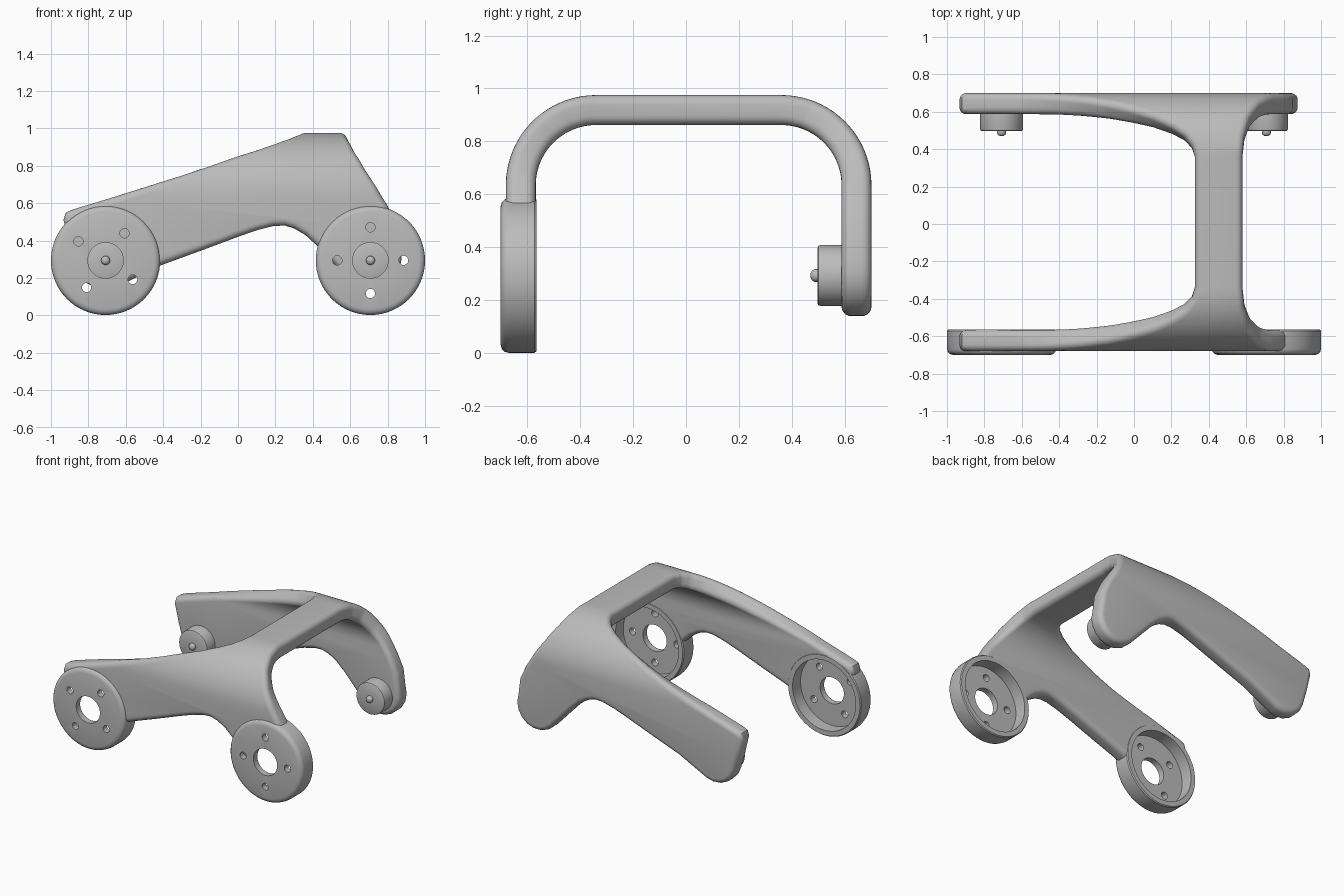
import bpy, bmesh
from math import sin, cos, acos, pi, radians
from mathutils import Vector, Matrix

cube = bpy.data.objects.get("Cube")
if cube:
    bpy.data.objects.remove(cube, do_unlink=True)

grey = bpy.data.materials.new("light grey")
grey.use_nodes = True
grey.diffuse_color = (0.5, 0.5, 0.5, 1)
grey.node_tree.nodes["Principled BSDF"].inputs["Base Color"].default_value = (0.5, 0.5, 0.5, 1)

THICK, OUTER, FLAT, ARC_Z = 0.113, 0.34, 0.35, 0.635
MID = OUTER - THICK / 2
MID_Y = 0.01
AXLE_X, AXLE_Z = 0.708, 0.294


def finish(bm, name):
    bmesh.ops.recalc_face_normals(bm, faces=bm.faces)
    mesh = bpy.data.meshes.new(name)
    bm.to_mesh(mesh)
    bm.free()
    mesh.materials.append(grey)
    ob = bpy.data.objects.new(name, mesh)
    bpy.context.collection.objects.link(ob)
    return ob


def activate(ob):
    bpy.ops.object.select_all(action='DESELECT')
    ob.select_set(True)
    bpy.context.view_layer.objects.active = ob


def smooth(ob):
    activate(ob)
    bpy.ops.object.shade_smooth_by_angle(angle=radians(35))


def lathe(name, profile, x, steps=64):
    """Turn a closed (radius, y) profile about an axle along y."""
    bm = bmesh.new()
    vs = [bm.verts.new((r, y, 0)) for r, y in profile]
    edges = [bm.edges.new((a, b)) for a, b in zip(vs, vs[1:] + vs[:1])]
    bmesh.ops.spin(bm, geom=vs + edges, cent=(0, 0, 0), axis=(0, 1, 0),
                   angle=2 * pi, steps=steps, use_merge=True)
    bmesh.ops.remove_doubles(bm, verts=bm.verts, dist=0.0001)
    bmesh.ops.translate(bm, verts=bm.verts, vec=(x, 0, AXLE_Z))
    return finish(bm, name)


def rod(name, radius, x, y, z, depth, segments):
    bm = bmesh.new()
    bmesh.ops.create_cone(bm, cap_ends=True, segments=segments, radius1=radius,
                          radius2=radius, depth=depth,
                          matrix=Matrix.Translation((x, y, z)) @ Matrix.Rotation(pi / 2, 4, 'X'))
    return finish(bm, name)


def cut(ob, cutter):
    cutter.hide_render = True
    mod = ob.modifiers.new("cut", 'BOOLEAN')
    mod.operation, mod.solver, mod.object = 'DIFFERENCE', 'EXACT', cutter
    activate(ob)
    bpy.ops.object.modifier_apply(modifier=mod.name)
    bpy.data.objects.remove(cutter, do_unlink=True)


def along(z):
    """Distance along the arch for an outer surface height."""
    if z < ARC_Z:
        return FLAT + MID * pi / 2 + ARC_Z - z
    return FLAT + MID * acos(min(1, (z - ARC_Z) / OUTER))


def bend(co):
    """Fold the flat plate over the arch."""
    s, t = abs(co.y), co.z
    a = min(max((s - FLAT) / MID, 0), pi / 2)
    r = MID + t
    y = min(s, FLAT) + r * sin(a)
    z = ARC_Z + r * cos(a) - max(s - FLAT - MID * pi / 2, 0)
    return Vector((co.x, (y if co.y > 0 else -y) + MID_Y, z))


# Frame outline: one leg, running from the beam's right edge to its left edge
leg = [(.325, .975), (.31, .97), (.27, .955), (.2, .932), (.1, .898), (0, .866),
       (-.15, .812), (-.3, .758), (-.6, .655), (-.88, .567), (-.92, .55), (-.933, .51), (-.9, .37)]
leg += [(-.71 + .165 * cos(radians(a)), .305 + .165 * sin(radians(a))) for a in range(195, 296, 20)]
leg += [(-.42, .265), (-.2, .345), (0, .42), (.1, .455), (.19, .478),
        (.25, .48), (.3, .465), (.36, .43), (.42, .375)]
leg += [(.71 + .165 * cos(radians(a)), .305 + .165 * sin(radians(a))) for a in range(220, 381, 20)]
leg += [(.85, .48), (.8, .585), (.74, .69), (.68, .79), (.62, .895), (.59, .955), (.58, .975)]
half = [(x, along(z)) for x, z in leg]
outline = half + [(x, -s) for x, s in reversed(half)]

# Frame: flat plate with rounded rim, sliced and folded into an arch
bm = bmesh.new()
base = bm.faces.new([bm.verts.new((x, s, -THICK / 2)) for x, s in outline])
ext = bmesh.ops.extrude_face_region(bm, geom=[base], use_keep_orig=True)
bmesh.ops.translate(bm, vec=(0, 0, THICK),
                    verts=[g for g in ext["geom"] if isinstance(g, bmesh.types.BMVert)])
bmesh.ops.recalc_face_normals(bm, faces=bm.faces)
rim = [e for e in bm.edges if abs(e.verts[0].co.z - e.verts[1].co.z) < 1e-5]
bmesh.ops.bevel(bm, geom=rim, offset=0.036, segments=5, profile=0.5,
                affect='EDGES', clamp_overlap=False)
SLICES = 20
for i in range(SLICES + 1):
    for side in (-1, 1):
        s = side * (FLAT + MID * pi / 2 * i / SLICES)
        bmesh.ops.bisect_plane(bm, geom=bm.verts[:] + bm.edges[:] + bm.faces[:],
                               plane_co=(0, s, 0), plane_no=(0, 1, 0), dist=0.00001)
for v in bm.verts:
    v.co = bend(v.co)
frame = finish(bm, "arched_frame")

# Front leg is trimmed away where the cups sit
for x in (-AXLE_X, AXLE_X):
    cut(frame, rod("cup_clearance", 0.275, x, -0.63, AXLE_Z, 0.3, 64))
smooth(frame)

# Front cups: open inwards, with a centre hole and four bolt holes
cup = [(.095, -.70), (.26, -.70), (.277, -.695), (.288, -.684), (.292, -.668),
       (.292, -.572), (.286, -.565), (.252, -.565), (.252, -.655), (.095, -.655)]
for name, x, turn in (("right_cup", -AXLE_X, 55), ("left_cup", AXLE_X, 0)):
    ob = lathe(name, cup, x)
    for k in range(4):
        a = radians(turn + 90 * k)
        cut(ob, rod("bolt_hole", 0.025, x + .177 * cos(a), -.68, AXLE_Z + .177 * sin(a), .2, 20))
    smooth(ob)

# Back hubs with a small round-nosed pin, facing inwards
hub = [(0, .60), (.115, .60), (.115, .508), (.112, .5), (.104, .496), (.024, .496),
       (.024, .485), (.019, .476), (.011, .471), (0, .47)]
for name, x in (("right_hub", -AXLE_X), ("left_hub", AXLE_X)):
    smooth(lathe(name, hub, x, 48))
